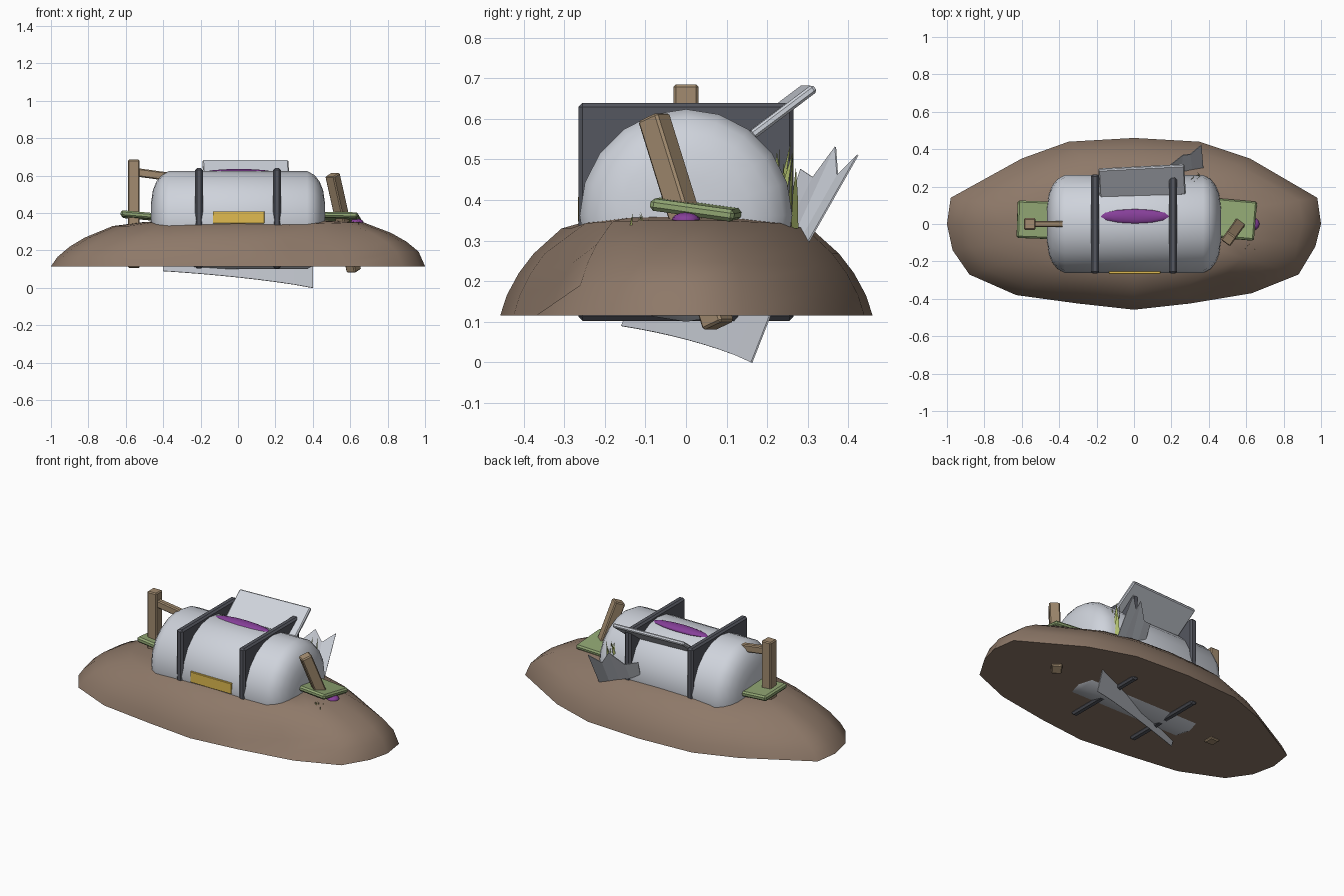
import bpy, bmesh, math, random
from mathutils import Vector, Matrix

if "Cube" in bpy.data.objects:
    bpy.data.objects.remove(bpy.data.objects["Cube"])

random.seed(4)


def mat(name, r, g, b):
    m = bpy.data.materials.new(name)
    m.diffuse_color = (r, g, b, 1)
    m.use_nodes = True
    m.node_tree.nodes["Principled BSDF"].inputs["Base Color"].default_value = m.diffuse_color
    return m


SOIL = mat("soil", 0.27, 0.19, 0.14)
STEEL = mat("steel", 0.62, 0.65, 0.71)
IRON = mat("iron", 0.09, 0.095, 0.115)
WOOD = mat("wood", 0.36, 0.26, 0.16)
MOSS = mat("moss", 0.28, 0.38, 0.17)
GRASS = mat("grass", 0.42, 0.5, 0.15)
PURPLE = mat("purple", 0.24, 0.05, 0.32)
YELLOW = mat("yellow", 0.75, 0.5, 0.08)


def finish(name, bm, material, angle=None):
    bmesh.ops.recalc_face_normals(bm, faces=bm.faces[:])
    me = bpy.data.meshes.new(name)
    bm.to_mesh(me)
    bm.free()
    ob = bpy.data.objects.new(name, me)
    bpy.context.collection.objects.link(ob)
    me.materials.append(material)
    if angle:
        bpy.ops.object.select_all(action='DESELECT')
        ob.select_set(True)
        bpy.context.view_layer.objects.active = ob
        bpy.ops.object.shade_smooth_by_angle(angle=math.radians(angle))
    return ob


def box(name, loc, size, material, rot=None, bevel=0.006):
    bm = bmesh.new()
    bmesh.ops.create_cube(bm, size=1)
    bmesh.ops.scale(bm, vec=size, verts=bm.verts)
    bmesh.ops.bevel(bm, geom=bm.edges[:], offset=bevel, segments=1, affect='EDGES')
    m = Matrix.Translation(loc) @ (rot or Matrix()).to_4x4()
    bmesh.ops.transform(bm, matrix=m, verts=bm.verts)
    return finish(name, bm, material)


def rot(x=0, y=0, z=0):
    R = Matrix.Rotation
    return (R(math.radians(z), 4, 'Z') @ R(math.radians(y), 4, 'Y') @ R(math.radians(x), 4, 'X'))


def beam(name, a, b, w, d, material):
    a, b = Vector(a), Vector(b)
    q = (b - a).to_track_quat('Z', 'Y').to_matrix().to_4x4()
    return box(name, (a + b) / 2, (w, d, (b - a).length), material, q)


def blob(name, loc, size, material):
    bm = bmesh.new()
    bmesh.ops.create_uvsphere(bm, u_segments=12, v_segments=8, radius=1)
    bmesh.ops.transform(bm, matrix=Matrix.Translation(loc) @ Matrix.Diagonal((*size, 1)), verts=bm.verts)
    return finish(name, bm, material, 60)


def sheet(name, low, high, material):
    bm = bmesh.new()
    lo = [bm.verts.new(p) for p in low]
    hi = [bm.verts.new(p) for p in high]
    for i in range(len(lo) - 1):
        bm.faces.new((lo[i], lo[i + 1], hi[i + 1], hi[i]))
    ob = finish(name, bm, material)
    s = ob.modifiers.new("thickness", 'SOLIDIFY')
    s.thickness = 0.004
    return ob


def loft(name, rings, material, angle):
    bm = bmesh.new()
    vr = [[bm.verts.new(p) for p in r] for r in rings]
    n = len(vr[0])
    for a, b in zip(vr, vr[1:]):
        for i in range(n):
            bm.faces.new((a[i], a[(i + 1) % n], b[(i + 1) % n], b[i]))
    bm.faces.new(vr[0])
    bm.faces.new(vr[-1])
    return finish(name, bm, material, angle)


# earth mound: uneven oval outline, shrinking rings, a dug-out dent at front right
outline = [(1, 0), (0.98, 0.14), (0.62, 0.35), (0.35, 0.44), (0, 0.46), (-0.35, 0.44),
           (-0.6, 0.35), (-0.98, 0.14), (-1, 0), (-0.97, -0.14), (-0.88, -0.27), (-0.63, -0.38),
           (-0.3, -0.425), (0, -0.458), (0.3, -0.425), (0.63, -0.37), (0.88, -0.27), (0.97, -0.12)]
rings = []
for k, (s, z) in enumerate([(1, .115), (.965, .165), (.9, .22), (.82, .268), (.67, .33), (.5, .352), (.25, .362), (.03, .364)]):
    ring = []
    for i, (x, y) in enumerate(outline):
        t, dz = s, 0
        if k and x > 0.5:
            dz = 0.03 * x * s * (1 if k < 5 else 0.4)
        if i == 15 and 0 < k < 4:
            t, dz = s * 0.93, -0.025
        ring.append((x * t, y * t, z + dz))
    rings.append(ring)
loft("earth_mound", rings, SOIL, 50)

# capsule tank lying along x
half = [(0.465, 0.09), (0.455, 0.16), (0.437, 0.205), (0.41, 0.24), (0.37, 0.262)]
prof = [(-x, r) for x, r in half] + [(x, r) for x, r in reversed(half)]
N = 20
loft("tank", [[(x, r * math.cos(2 * math.pi * i / N), 0.362 + r * math.sin(2 * math.pi * i / N))
               for i in range(N)] for x, r in prof], STEEL, 35)

# square frame plates round the tank
for sx, side in ((-1, "left"), (1, "right")):
    box(f"{side}_frame", (0.209 * sx, 0, 0.371), (0.042, 0.53, 0.537), IRON, bevel=0.01)

# open hatch, glowing slot and label
box("hatch_lid", (0.043, 0.228, 0.618), (0.46, 0.195, 0.022), STEEL, rot(x=37, z=3))
blob("hatch_slot", (0.005, 0.04, 0.617), (0.185, 0.04, 0.018), PURPLE)
box("front_label", (0.003, -0.255, 0.377), (0.275, 0.022, 0.064), YELLOW, bevel=0.002)

# wooden posts, brace and mossy footing slabs
beam("left_post", (-0.557, 0, 0.105), (-0.557, 0, 0.685), 0.062, 0.062, WOOD)
beam("left_brace", (-0.54, 0, 0.617), (-0.38, 0, 0.595), 0.034, 0.045, WOOD)
beam("right_post", (0.62, 0.08, 0.09), (0.505, -0.08, 0.605), 0.06, 0.062, WOOD)
box("left_slab", (-0.52, 0.022, 0.385), (0.21, 0.2, 0.032), MOSS, rot(x=-3, y=5, z=-2), 0.009)
box("right_slab", (0.54, 0.024, 0.377), (0.22, 0.21, 0.03), MOSS, rot(x=-8, y=1, z=-5), 0.009)

# purple seep under the right slab
blob("purple_seep", (0.635, 0, 0.35), (0.036, 0.035, 0.02), PURPLE)

# torn metal at the back
sheet("torn_metal",
      [(0.13, 0.25, 0.37), (0.19, 0.265, 0.355), (0.25, 0.28, 0.335), (0.31, 0.29, 0.31), (0.37, 0.30, 0.29)],
      [(0.12, 0.285, 0.475), (0.19, 0.315, 0.455), (0.26, 0.37, 0.53), (0.30, 0.375, 0.46), (0.36, 0.425, 0.51)], STEEL)

# twisted scrap sheet poking out below
low, high = [], []
for i in range(9):
    t = i / 8
    x, y = -0.4 + 0.8 * t, -0.16 + 0.32 * t
    low.append((x, y, 0.09 * (1 - t) ** 0.9 * (1 + 0.35 * t)))
    high.append((x, y + 0.02 + 0.035 * t, 0.14))
sheet("buried_scrap", low, high, STEEL)


# grass tufts
def tuft(name, centre, count, spread, height):
    bm = bmesh.new()
    for _ in range(count):
        p = Vector(centre) + Vector((random.uniform(-1, 1), random.uniform(-1, 1), 0)) * spread
        a = random.uniform(0, math.pi)
        w = Vector((math.cos(a), math.sin(a), 0)) * height * 0.06
        h = height * random.uniform(0.6, 1)
        lean = Vector((random.uniform(-.15, .15), random.uniform(-.05, .2), 0)) * h
        v = [bm.verts.new(q) for q in (p - w, p + w, p + w * .7 + lean * .4 + Vector((0, 0, h * .55)),
                                       p + lean + Vector((0, 0, h)), p - w * .7 + lean * .4 + Vector((0, 0, h * .55)))]
        bm.faces.new(v)
    return finish(name, bm, GRASS)


tuft("back_grass", (0.32, 0.25, 0.33), 8, 0.03, 0.22)
tuft("front_grass", (0.62, -0.12, 0.32), 6, 0.025, 0.06)
